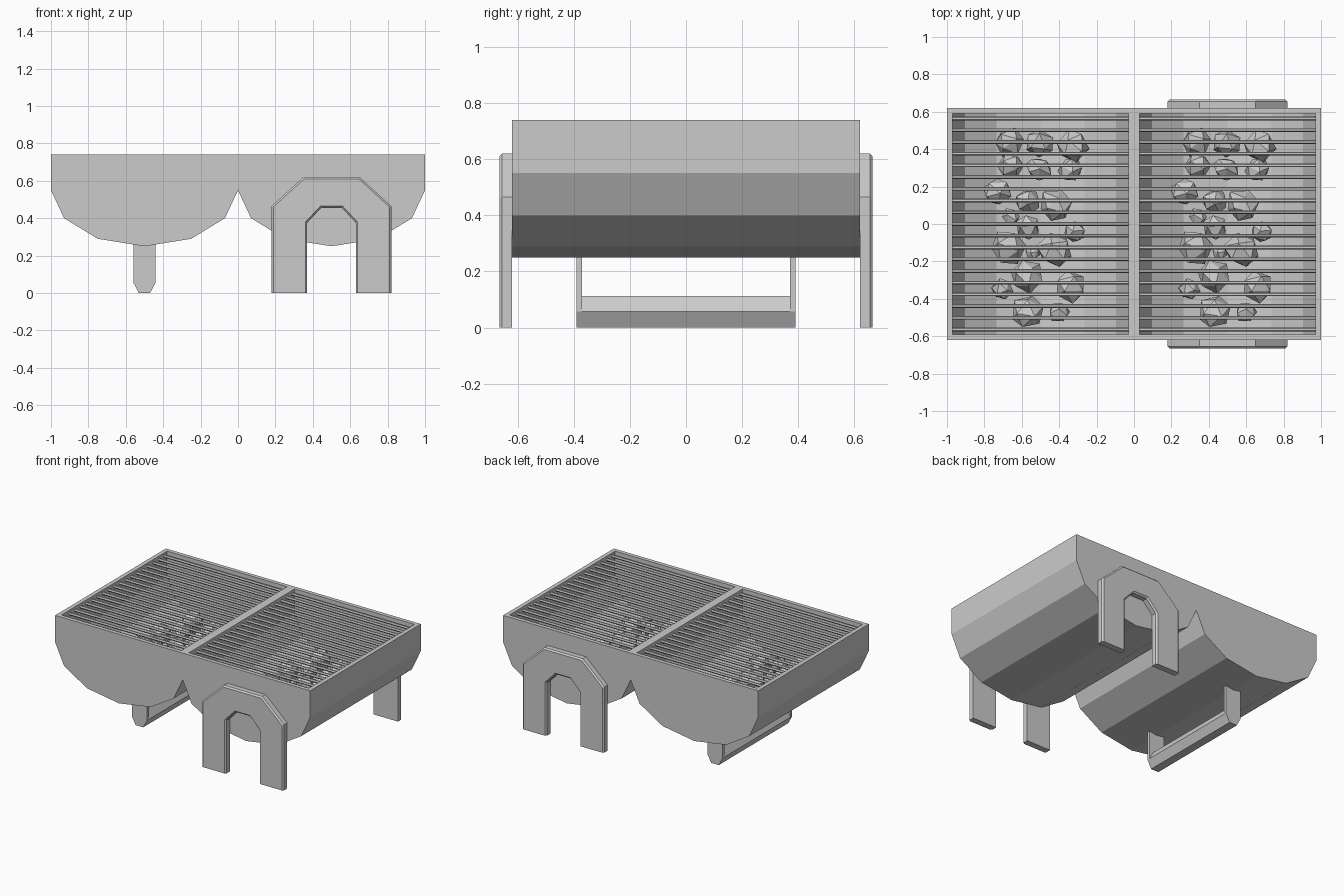
import bpy, bmesh, math, random
from mathutils import Matrix, Vector

cube = bpy.data.objects.get("Cube")
if cube:
    bpy.data.objects.remove(cube, do_unlink=True)
random.seed(4)

# One plain metal colour
metal = bpy.data.materials.new("grey metal")
metal.use_nodes = True
grey = (0.6, 0.6, 0.6, 1)
metal.diffuse_color = grey
metal.node_tree.nodes["Principled BSDF"].inputs["Base Color"].default_value = grey


def finish(name, bm):
    bmesh.ops.recalc_face_normals(bm, faces=bm.faces)
    mesh = bpy.data.meshes.new(name)
    bm.to_mesh(mesh)
    bm.free()
    mesh.materials.append(metal)
    obj = bpy.data.objects.new(name, mesh)
    bpy.context.scene.collection.objects.link(obj)
    return obj


def prism(bm, outline, y0, y1):
    """Extrude a closed x-z outline along y."""
    face = bm.faces.new([bm.verts.new((x, y0, z)) for x, z in outline])
    out = bmesh.ops.extrude_face_region(bm, geom=[face])["geom"]
    verts = [v for v in out if isinstance(v, bmesh.types.BMVert)]
    bmesh.ops.translate(bm, verts=verts, vec=(0, y1 - y0, 0))


def mirrored(half, cx):
    """Complete a half outline by reflecting it about x = cx."""
    return [(cx + x, z) for x, z in half] + [(cx - x, z) for x, z in reversed(half) if x]


# Double trough: solid body with two hollows cut out
TOP = 0.74
half_bowl = [(-0.5, 0.55), (-0.43, 0.4), (-0.25, 0.29), (0, 0.25)]
bowls = mirrored(half_bowl, -0.5) + mirrored(half_bowl, 0.5)[1:]
bm = bmesh.new()
prism(bm, [(-1, TOP)] + bowls + [(1, TOP)], -0.62, 0.62)
trough = finish("trough", bm)

inner = [(x * 0.94, TOP + (z - TOP) * 0.94) for x, z in half_bowl]
bm = bmesh.new()
for cx in (-0.5, 0.5):
    prism(bm, mirrored([(-0.47, TOP + 0.1)] + inner, cx), -0.592, 0.592)
cutter = finish("hollow_cutter", bm)
cutter.hide_render = True
cut = trough.modifiers.new("hollows", "BOOLEAN")
cut.operation = "DIFFERENCE"
cut.solver = "EXACT"
cut.object = cutter
bpy.context.view_layer.objects.active = trough
bpy.ops.object.modifier_apply(modifier=cut.name)
bpy.data.objects.remove(cutter, do_unlink=True)

# Grate: thin cross bars over each hollow
BARS = 19
for side, cx in (("right", -0.5), ("left", 0.5)):
    bm = bmesh.new()
    for i in range(BARS):
        y = 0.0627 * (i - (BARS - 1) / 2)
        place = Matrix.Translation((cx, y, 0.715)) @ Matrix.Rotation(math.pi / 2, 4, "Y")
        bmesh.ops.create_cone(bm, cap_ends=True, segments=6, radius1=0.01,
                              radius2=0.01, depth=0.95, matrix=place)
    finish(side + "_grate", bm)

# Coals: x, y, radius of each rough lump in one trough
coals = [
    (-.17, .44, .08), (0, .43, .08), (.17, .42, .09), (-.16, .31, .07), (-.01, .29, .07),
    (.16, .29, .07), (-.23, .17, .08), (-.07, .12, .07), (.08, .1, .09), (-.16, .04, .05),
    (-.07, -.02, .07), (.18, -.04, .06), (-.17, -.13, .1), (-.04, -.15, .04), (.08, -.14, .1),
    (-.07, -.28, .09), (-.2, -.35, .06), (.16, -.33, .09), (-.07, -.47, .09), (.1, -.47, .06),
]
bm = bmesh.new()
for x, y, r in coals:
    spin = Matrix.Rotation(random.uniform(0, 6), 4, Vector((random.random(), random.random(), 1)))
    floor = 0.28 + 0.16 * abs(x)
    place = Matrix.Translation((x, y, floor + r * 0.8)) @ spin
    lump = bmesh.ops.create_icosphere(bm, subdivisions=1, radius=r, matrix=place)
    for v in lump["verts"]:
        v.co += Vector([random.uniform(-0.1, 0.1) * r for _ in range(3)])
right_coals = finish("right_coals", bm)
right_coals.location.x = -0.5
left_coals = right_coals.copy()
left_coals.name = "left_coals"
left_coals.location.x = 0.5
bpy.context.scene.collection.objects.link(left_coals)

# Arched legs, chamfered on the outward face
outer_arch = mirrored([(-0.32, 0), (-0.32, 0.465), (-0.15, 0.62)], 0.5)
inner_arch = mirrored([(-0.13, 0), (-0.13, 0.375), (-0.055, 0.455)], 0.5)
for name, s in (("front_arch_leg", -1), ("back_arch_leg", 1)):
    bm = bmesh.new()
    prism(bm, outer_arch + inner_arch[::-1], s * 0.62, s * 0.665)
    rim = [e for e in bm.edges
           if all(abs(v.co.y) > 0.66 for v in e.verts) and any(v.co.z > 0.01 for v in e.verts)]
    bmesh.ops.bevel(bm, geom=rim, offset=0.01, segments=1, affect="EDGES")
    finish(name, bm)

# Sled support: two end plates joined by a hexagonal foot bar
plate = mirrored([(-0.06, 0.27), (-0.06, 0.057), (-0.03, 0)], -0.5)
bar = mirrored([(-0.03, 0.113), (-0.06, 0.057), (-0.03, 0)], -0.5)
for name, outline, y0, y1 in (("front_support_plate", plate, -0.39, -0.37),
                              ("back_support_plate", plate, 0.37, 0.39),
                              ("support_foot_bar", bar, -0.37, 0.37)):
    bm = bmesh.new()
    prism(bm, outline, y0, y1)
    finish(name, bm)
